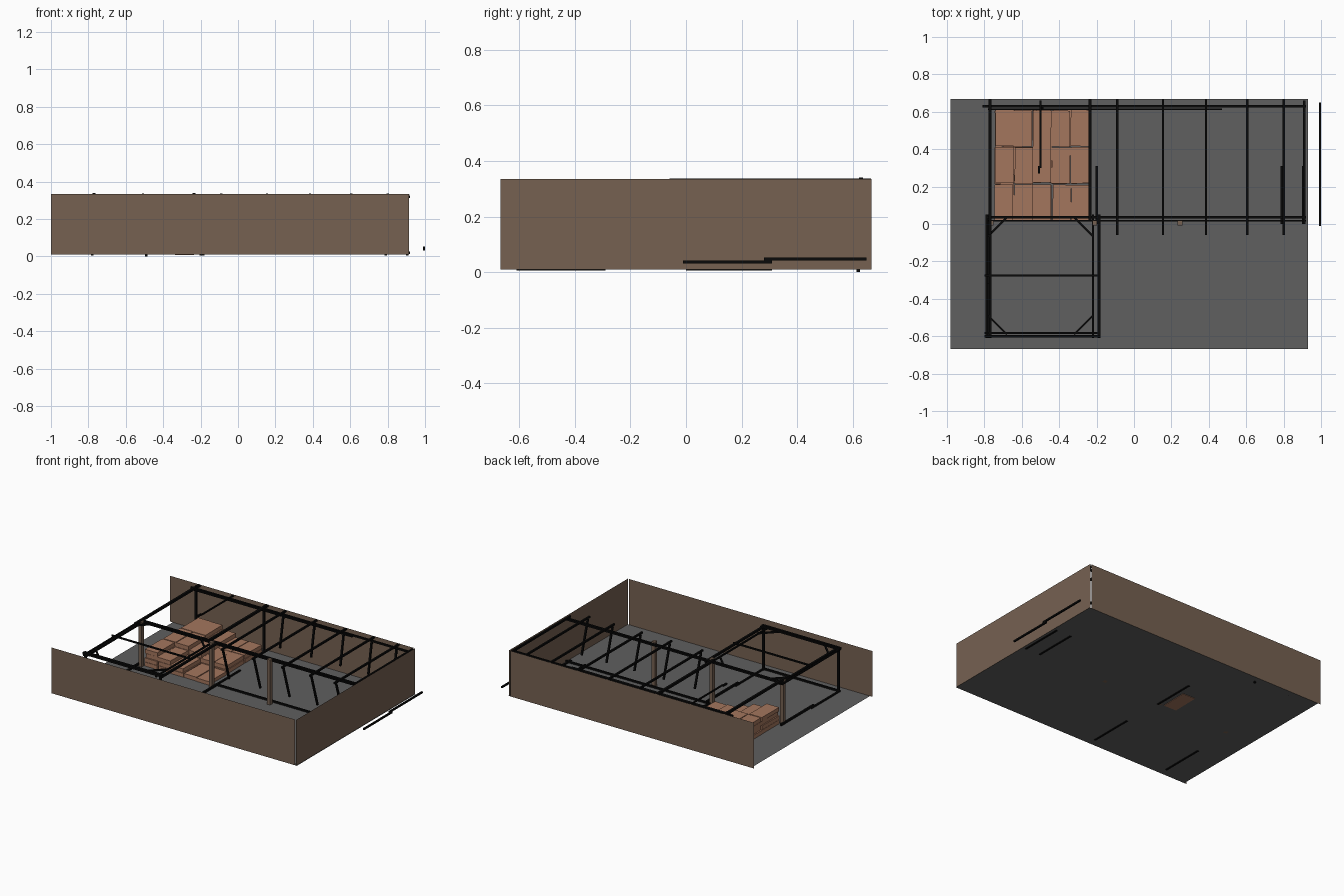
import bpy, math, random
from mathutils import Vector

random.seed(4)
cube = bpy.data.objects.get("Cube")
if cube:
    bpy.data.objects.remove(cube)


def material(name, rgb):
    m = bpy.data.materials.new(name)
    m.use_nodes = True
    m.diffuse_color = (*rgb, 1)
    node = next(n for n in m.node_tree.nodes if n.type == 'BSDF_PRINCIPLED')
    node.inputs["Base Color"].default_value = (*rgb, 1)
    node.inputs["Roughness"].default_value = 0.9
    return m


WALL = material("wall brown", (0.18, 0.12, 0.083))
FLOOR = material("floor grey", (0.115, 0.115, 0.115))
BLACK = material("beam black", (0.003, 0.003, 0.003))
CLAY = material("crate terracotta", (0.37, 0.18, 0.11))


def sheet(name, corners, mat):
    mesh = bpy.data.meshes.new(name)
    mesh.from_pydata(corners, [], [(0, 1, 2, 3)])
    mesh.materials.append(mat)
    ob = bpy.data.objects.new(name, mesh)
    bpy.context.collection.objects.link(ob)


def box(name, centre, size, mat):
    bpy.ops.mesh.primitive_cube_add(size=1, location=centre)
    ob = bpy.context.object
    ob.name = name
    ob.scale = size
    ob.data.materials.append(mat)
    return ob


def beam(name, a, b, w=0.012, mat=BLACK):
    a, b = Vector(a), Vector(b)
    ob = box(name, (a + b) / 2, (w, w, (b - a).length), mat)
    ob.rotation_euler = (b - a).to_track_quat('Z', 'Y').to_euler()


def wall(name, a, b):
    sheet(name, [(*a, LOW), (*b, LOW), (*b, HIGH), (*a, HIGH)], WALL)


# Floor slab and three enclosing walls, the right-hand end left open
LOW, HIGH, Y = 0.01, 0.335, 0.667
sheet("floor", [(-0.98, -Y, LOW), (0.93, -Y, LOW), (0.93, Y, LOW), (-0.98, Y, LOW)], FLOOR)
wall("front_wall", (-1, -Y), (0.915, -Y))
wall("back_wall", (0.915, Y), (-1, Y))
wall("left_wall", (0.925, -Y), (0.925, Y))

TOP = 0.33

# Long rails along the back and middle rows, in overlapping pairs
for y in (0.63, 0.036):
    beam("upper_rail", (-0.81 if y > 0.5 else -0.79, y, 0.318), (0.92, y, 0.318))
for y in (0.614, 0.017):
    beam("lapped_rail", (-0.78, y, 0.316), (0.47 if y > 0.5 else 0.92, y, 0.316), 0.009)
beam("floor_rail", (-0.2, 0.035, 0.02), (0.92, 0.035, 0.02))

# Rafters with slanted struts at both ends
for x in (-0.09, 0.155, 0.385, 0.605, 0.80):
    beam("rafter", (x, -0.06, TOP), (x, 0.665, TOP))
    beam("front_strut", (x, -0.04, 0.32), (x, 0.03, 0.09))
    beam("back_strut", (x, 0.64, 0.32), (x, 0.6, 0.09))
for x in (-0.77, -0.235):
    beam("main_rafter", (x, -0.06 if x < -0.5 else 0.02, TOP), (x, 0.665, TOP), 0.016)
    beam("back_post", (x, 0.63, LOW), (x, 0.63, 0.34), 0.014)
beam("end_rafter", (0.91, 0, TOP - 0.005), (0.91, 0.66, TOP - 0.005))
beam("short_rafter", (-0.50, 0.3, TOP), (-0.50, 0.66, TOP), 0.009)
beam("short_rafter_lap", (-0.508, 0.27, TOP), (-0.508, 0.31, TOP))
beam("post_foot", (-0.49, 0.62, 0), (-0.49, 0.62, 0.03))

# Ground beams and the loose pair beyond the left wall
for x in (-0.20, 0.79, 0.905):
    beam("ground_beam", (x, 0, 0.012), (x, 0.31, 0.012), 0.013)
for x in (-0.78, -0.185):
    beam("annex_ground_beam", (x, -0.61, 0.012), (x, -0.29, 0.012), 0.013)
    beam("annex_ground_beam_lap", (x, -0.32, 0.025), (x, 0.05, 0.025), 0.013)
beam("loose_beam_low", (0.994, -0.01, 0.036), (0.994, 0.31, 0.036), 0.011)
beam("loose_beam_high", (0.994, 0.28, 0.048), (0.994, 0.65, 0.048), 0.011)

# Front annex frame
for x, w in ((-0.788, 0.010), (-0.768, 0.014), (-0.22, 0.010), (-0.187, 0.014)):
    beam("annex_side_rail", (x, -0.61, 0.315), (x, 0.05, 0.315), w)
for y, w in ((-0.582, 0.010), (-0.6, 0.014), (-0.275, 0.010)):
    beam("annex_cross_rail", (-0.8, y, 0.325), (-0.18, y, 0.325), w)
beam("annex_floor_rail", (-0.79, -0.6, 0.02), (-0.18, -0.6, 0.02))
for x in (-0.78, -0.19):
    beam("annex_post", (x, -0.6, LOW), (x, -0.6, TOP), 0.014)

# Corner braces, mirrored about the annex centre line
for side in (-1, 1):
    for y, inward in ((-0.59, 1), (0.035, -1)):
        rail_x = -0.5 + 0.28 * side
        beam("corner_brace", (rail_x, y + 0.1 * inward, 0.32),
             (rail_x - 0.1 * side, y, 0.32), 0.011)

# Square timber columns
for x in (-0.765, -0.21, 0.245):
    beam("column", (x, 0.005, LOW), (x, 0.005, TOP), 0.026, WALL)

# Stacks of crates, stepping down away from the open end
STACKS = (4, 4, 3, 2, 2)
for col, layers in enumerate(STACKS):
    for row in range(3):
        count = max(1, layers - (1 if row == 0 and col > 0 else 0))
        for level in range(count):
            dx, dy = (random.uniform(-0.004, 0.004) for _ in "xy")
            base = 0.006 if (col, row) == (4, 0) else 0.011
            crate = box("crate", (-0.694 + col * 0.1015 + dx, 0.115 + row * 0.199 + dy,
                                  base + 0.0145 + level * 0.03),
                        (0.098, 0.193, 0.028), CLAY)
            crate.rotation_euler.z = math.radians(random.uniform(-1, 1))
